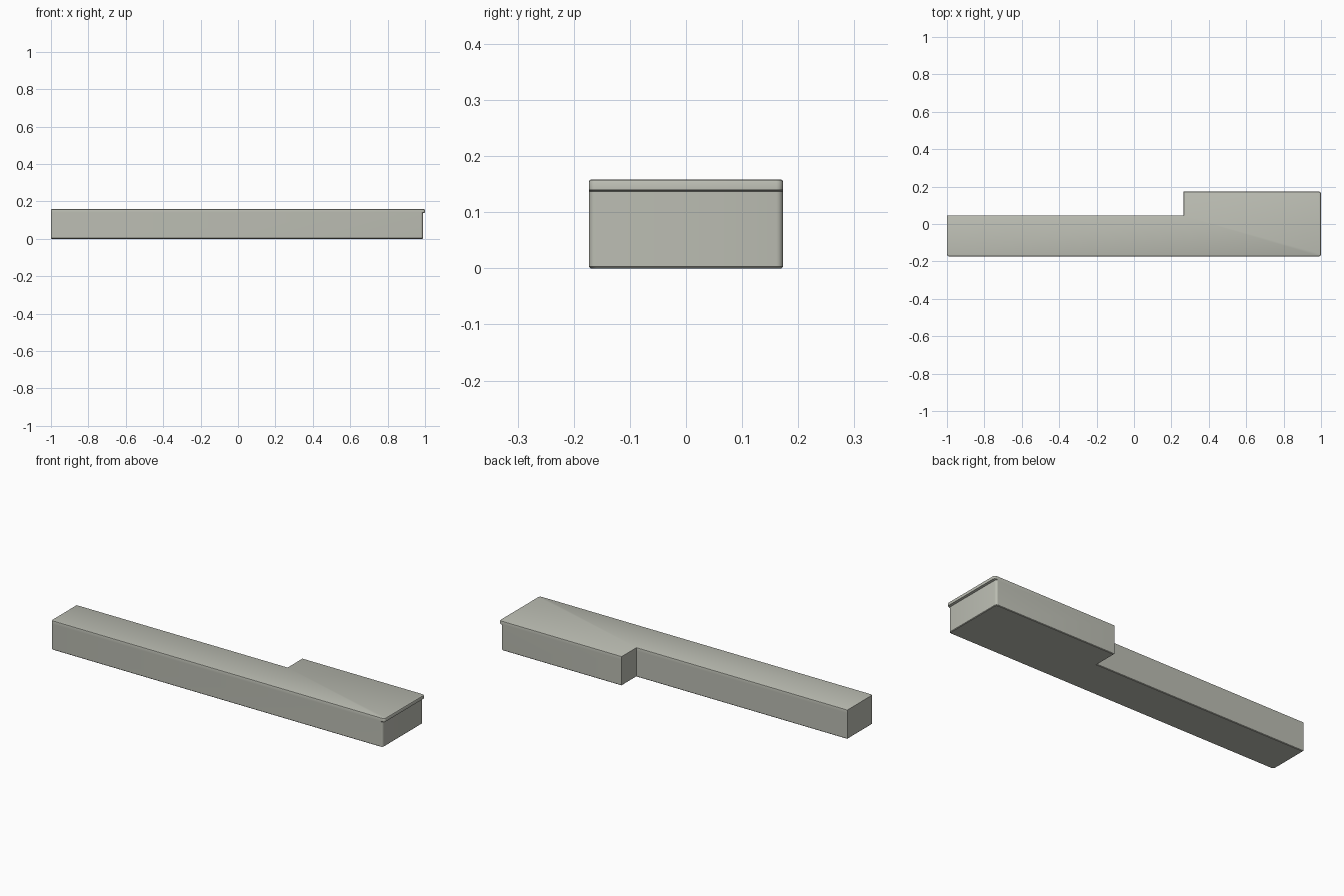
import bpy, bmesh, math

cube = bpy.data.objects.get("Cube")
if cube:
    bpy.data.objects.remove(cube)

# Single stone grey colour
stone = bpy.data.materials.new("stone_grey")
stone.use_nodes = True
colour = (0.50, 0.51, 0.45, 1)
stone.diffuse_color = colour
stone.node_tree.nodes["Principled BSDF"].inputs["Base Color"].default_value = colour

ROUND_STEPS = 4


def corner(cx, cy, radius, start):
    """Quarter circle around a corner centre, counter-clockwise."""
    angles = [math.radians(start + 90 * i / ROUND_STEPS) for i in range(ROUND_STEPS + 1)]
    return [(cx + radius * math.cos(a), cy + radius * math.sin(a)) for a in angles]


def outline(end, inset):
    """L-shaped plan with three rounded corners, shrunk by inset."""
    r = 0.012
    left, right = -1 + inset, end - inset
    front, back = -0.173 + inset, 0.173 - inset
    step_x, step_y = 0.265 + inset, 0.046 - inset
    return (corner(left + r, front + r, r, 180)
            + corner(right - r, front + r, r, 270)
            + corner(right - r, back - r, r, 0)
            + [(step_x, back), (step_x, step_y), (left, step_y)])


# Stacked sections: height, position of the wide end, edge inset
sections = [
    (0, 0.989, 0.003),
    (0.003, 0.989, 0),
    (0.137, 0.989, 0),
    (0.14, 1.0, 0),
    (0.153, 1.0, 0),
    (0.157, 0.999, 0.001),
    (0.158, 0.997, 0.003),
]

# Slab with an overhanging lip along the top of its wide end
bm = bmesh.new()
rings = [[bm.verts.new((x, y, z)) for x, y in outline(end, inset)]
         for z, end, inset in sections]
count = len(rings[0])
for low, high in zip(rings, rings[1:]):
    for i in range(count):
        j = (i + 1) % count
        bm.faces.new((low[i], low[j], high[j], high[i]))
bm.faces.new(rings[0][::-1])
bm.faces.new(rings[-1])
bmesh.ops.recalc_face_normals(bm, faces=bm.faces)
mesh = bpy.data.meshes.new("l_shaped_slab")
bm.to_mesh(mesh)
bm.free()

slab = bpy.data.objects.new("l_shaped_slab", mesh)
bpy.context.collection.objects.link(slab)
mesh.materials.append(stone)
bpy.context.view_layer.objects.active = slab
slab.select_set(True)
bpy.ops.object.shade_smooth_by_angle(angle=math.radians(30))
